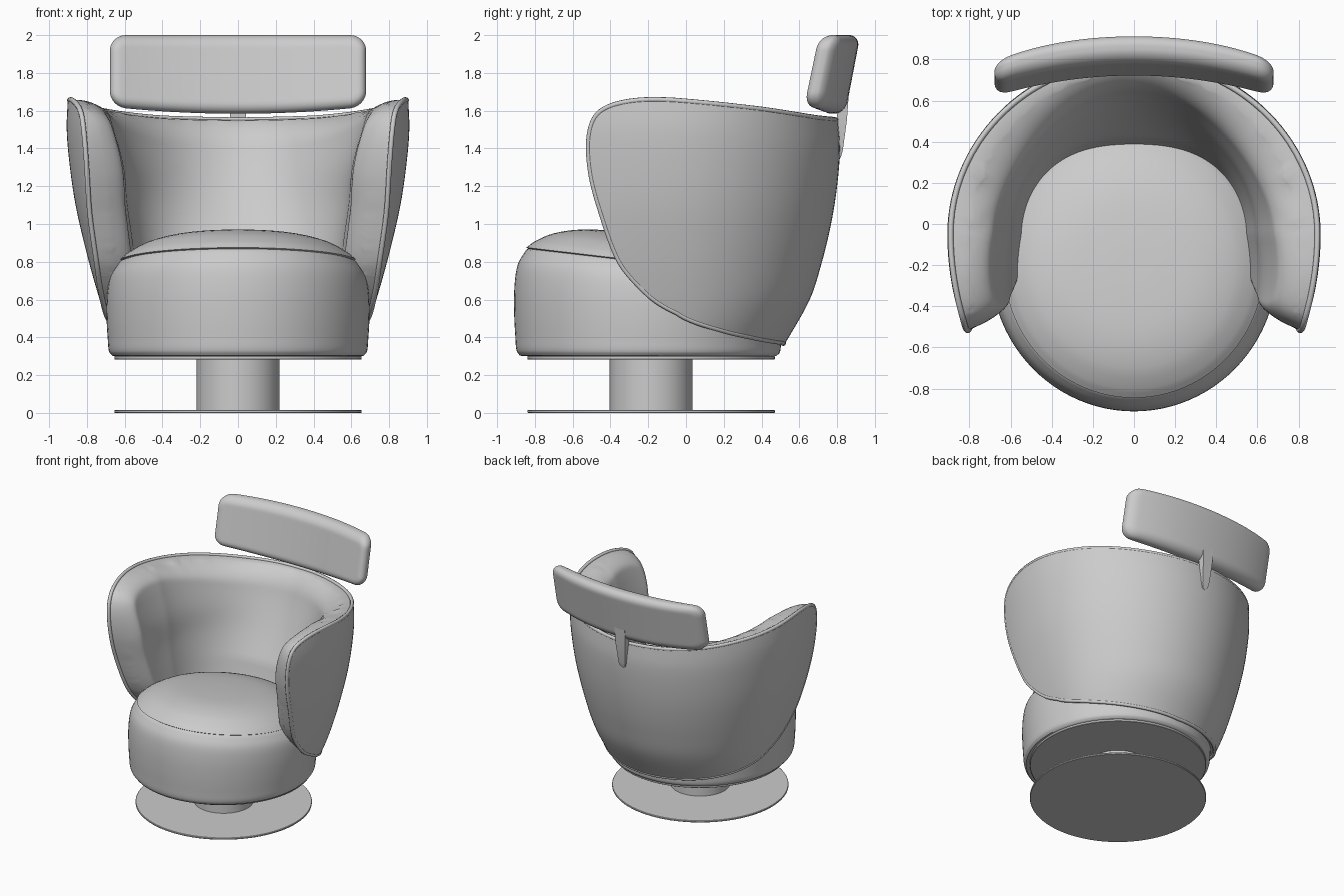
import bpy, bmesh, math
from mathutils import Vector

if "Cube" in bpy.data.objects:
    bpy.data.objects.remove(bpy.data.objects["Cube"])


def finish(name, bm, angle=40):
    bmesh.ops.remove_doubles(bm, verts=bm.verts, dist=1e-5)
    bmesh.ops.recalc_face_normals(bm, faces=bm.faces)
    me = bpy.data.meshes.new(name)
    bm.to_mesh(me)
    bm.free()
    ob = bpy.data.objects.new(name, me)
    bpy.context.collection.objects.link(ob)
    bpy.ops.object.select_all(action='DESELECT')
    ob.select_set(True)
    bpy.context.view_layer.objects.active = ob
    bpy.ops.object.shade_smooth_by_angle(angle=math.radians(angle))
    return ob


def interp(table, z):
    """Smooth (Catmull-Rom style) lookup in a list of (z, value)."""
    z = min(max(z, table[0][0]), table[-1][0])
    n = len(table)
    i = next(k for k in range(n - 1) if z <= table[k + 1][0])

    def slope(k):
        a, b = table[max(k - 1, 0)], table[min(k + 1, n - 1)]
        return (b[1] - a[1]) / (b[0] - a[0])
    (z0, v0), (z1, v1) = table[i], table[i + 1]
    h = z1 - z0
    t = (z - z0) / h
    return ((2*t**3 - 3*t*t + 1) * v0 + (t**3 - 2*t*t + t) * h * slope(i)
            + (3*t*t - 2*t**3) * v1 + (t**3 - t*t) * h * slope(i + 1))


def spline(pts, steps=8):
    """Dense curve through the points, by chord length."""
    d = [0]
    for a, b in zip(pts, pts[1:]):
        d.append(d[-1] + math.dist(a, b))
    cols = [list(zip(d, c)) for c in zip(*pts)]
    out = [tuple(interp(c, d[k] + (d[k + 1] - d[k]) * i / steps) for c in cols)
           for k in range(len(pts) - 1) for i in range(steps)]
    return out + [tuple(pts[-1])]


def at(curve, t):
    """Point at the arc-length fraction t of a polyline."""
    seg = [math.dist(a, b) for a, b in zip(curve, curve[1:])]
    s = t * sum(seg)
    for i, l in enumerate(seg):
        if s <= l or i == len(seg) - 1:
            return Vector(curve[i]).lerp(Vector(curve[i + 1]), min(s / l, 1))
        s -= l


def piping(name, pts, radius):
    cu = bpy.data.curves.new(name, 'CURVE')
    cu.dimensions = '3D'
    cu.bevel_depth = radius
    cu.bevel_resolution = 2
    sp = cu.splines.new('POLY')
    sp.points.add(len(pts) - 1)
    for p, q in zip(sp.points, pts):
        p.co = (*q, 1)
    sp.use_cyclic_u = True
    bpy.context.collection.objects.link(bpy.data.objects.new(name, cu))


def lathe(name, prof, cy, sx=1, tilt=0, seg=96):
    bm = bmesh.new()
    rings = []
    for r, z in prof:
        ring = []
        for k in range(seg):
            a = 2 * math.pi * k / seg
            y = r * math.sin(a)
            w = min(max((z - 0.3) / 0.5, 0), 1)
            ring.append(bm.verts.new((sx * r * math.cos(a), cy + y, z - tilt * y * w)))
        rings.append(ring)
    for a, b in zip(rings, rings[1:]):
        for k in range(seg):
            m = (k + 1) % seg
            bm.faces.new((a[k], a[m], b[m], b[k]))
    bmesh.ops.dissolve_degenerate(bm, dist=1e-6, edges=bm.edges)
    return finish(name, bm)


# Swivel base
def disc(name, r, z0, z1, bev=0.003):
    lathe(name, [(0, z0), (r - bev, z0), (r, z0 + bev), (r, z1 - bev), (r - bev, z1), (0, z1)], -0.185)


disc("base_disc", 0.655, 0, 0.015)
disc("column", 0.22, 0.012, 0.29)
disc("seat_plate", 0.655, 0.283, 0.302)

# Seat: tilted drum with a domed top
side = spline([(0.68, 0.303), (0.697, 0.325), (0.703, 0.38), (0.71, 0.5), (0.708, 0.62),
               (0.69, 0.72), (0.645, 0.79)], 4)
dome = spline([(0.645, 0.80), (0.6, 0.838), (0.5, 0.892), (0.35, 0.93), (0.15, 0.944), (0, 0.946)], 4)
lathe("seat", [(0, 0.3), (0.66, 0.3)] + side + [(0.636, 0.795)] + dome, -0.2, 0.98, 0.117)

# Shell: plan ellipse whose half width and back depth vary with height
WIDTH = [(0.35, .64), (0.5, .70), (0.7, .762), (0.9, .815), (1.1, .86), (1.3, .89), (1.5, .907), (1.68, .90)]
BACK = [(0.35, .515), (0.6, .655), (0.8, .72), (1.0, .768), (1.2, .80), (1.4, .815), (1.56, .803), (1.68, .79)]
ARM = [(0.35, .18), (0.6, .22), (0.9, .258), (1.1, .275), (1.3, .285), (1.5, .25), (1.66, .19)]
YC = -0.05
BF = 1.12


def outer(phi, z):
    b = interp(BACK, z) - YC if phi > 0 else BF
    a = interp(WIDTH, z)
    p = Vector((a * math.cos(phi), YC + b * math.sin(phi), z))
    n = Vector((math.cos(phi) / a, math.sin(phi) / b, 0)).normalized()
    return p, n


def to_phi(y, z):
    b = interp(BACK, z) - YC if y > YC else BF
    return (math.asin(max(-1, min(1, (y - YC) / b))), z)


EDGE = [(0.46, .382), (0.35, .402), (0.2, .436), (0, .502), (-.15, .585), (-.3, .725), (-.37, .83), (-.45, 1.05),
        (-.505, 1.25), (-.52, 1.42), (-.50, 1.535), (-.45, 1.60), (-.35, 1.64), (-.2, 1.658),
        (0, 1.65), (.4, 1.608), (.6, 1.578), (.72, 1.56)]
HP = math.pi / 2
S = 14
edge = spline([(HP, .368)] + [to_phi(*p) for p in EDGE] + [(HP, 1.55)], S)
c0, c1 = 6 * S, 12 * S
bottom, front, top = edge[:c0 + 1][::-1], edge[c0:c1 + 1], edge[c1:]
rim = [outer(*p)[0] for p in edge]

NU, NV = 52, 52
bm = bmesh.new()
out, inn = [], []
c00, c01 = Vector(front[0]), Vector(front[-1])
c10, c11 = Vector(edge[0]), Vector(edge[-1])
for i in range(NU + 1):
    u = 0.8 * (1 - math.cos(HP * i / NU)) + 0.2 * i / NU
    B, T = at(bottom, u), at(top, u)
    ro, ri = [], []
    for j in range(NV + 1):
        v = 0.85 * (1 - math.cos(math.pi * j / NV)) / 2 + 0.15 * j / NV
        F, K = at(front, v), c10.lerp(c11, v)
        q = (B.lerp(T, v) + F.lerp(K, u) - c00.lerp(c01, v).lerp(c10.lerp(c11, v), u))
        p, n = outer(*q)
        e = min((p - r).length for r in rim) if 0 < j < NV and i > 0 else 0
        # padding thickness: fuller low down and at the back, rounded at the rim
        h = min(max((1.6 - q[1]) / 0.7, 0), 1)
        sn = math.sin(q[0])
        s = max(sn, 0) ** 4
        fwd = min(max(-sn / 0.4, 0), 1)
        full = (interp(ARM, q[1]) - 0.06 * fwd) * (1 - s) + (0.11 + 0.215 * h) * s
        t = min(e / (0.08 + 0.07 * max(sn, 0)), 1)
        d = 0.03 + (full - 0.03) * (1 - (1 - t) ** 2.2) ** 0.55
        pi = p - n * d
        if i == NU:
            p.x = pi.x = 0
        ro.append(bm.verts.new(p))
        ri.append(bm.verts.new(pi))
    out.append(ro)
    inn.append(ri)
for g in (out, inn):
    for i in range(NU):
        for j in range(NV):
            bm.faces.new((g[i][j], g[i + 1][j], g[i + 1][j + 1], g[i][j + 1]))
loop = [(i, 0) for i in range(NU, 0, -1)] + [(0, j) for j in range(NV)] + [(i, NV) for i in range(NU + 1)]
for (i, j), (k, l) in zip(loop, loop[1:]):
    bm.faces.new((out[i][j], out[k][l], inn[k][l], inn[i][j]))
shell = finish("shell", bm, 75)
mir = shell.modifiers.new("mirror", 'MIRROR')
mir.use_clip = True

# Piping round the shell rim
half = [p - outer(*q)[1] * 0.01 for p, q in zip(rim, edge)][::2]
piping("shell_piping", half[:-1] + [Vector((-p.x, p.y, p.z)) for p in half[::-1]][:-1], 0.014)


# Headrest: rounded slab with round corners, bent in plan and leaning back
def bend(p):
    z = 1.8 + p.z + 0.08 * (p.x ** 2 - 0.2) * (0.5 - p.z / 0.39)
    y = p.y * (1 - 0.35 * (p.x / 0.68) ** 4) if p.y > 0 else p.y
    return Vector((p.x, 0.817 + y + 0.2 * p.z - 0.22 * p.x ** 2, z))


H = Vector((0.678, 0.066, 0.2))
R, RC = 0.06, 0.085
bm = bmesh.new()
bmesh.ops.create_cube(bm, size=2)
bmesh.ops.subdivide_edges(bm, edges=bm.edges, cuts=35, use_grid_fill=True)
for v in bm.verts:
    w = Vector([math.copysign(1 - (1 - abs(c)) ** 1.9, c) * h for c, h in zip(v.co, H)])
    cx, cz = H.x - RC, H.z - RC
    ox, oz = abs(w.x) - cx, abs(w.z) - cz
    m = max(ox, oz)
    if m > 1e-5:
        # round the front and back edges, then the outline corners
        dep = RC - m
        cd, cy = max(dep, R), max(R - H.y, min(H.y - R, w.y))
        off = Vector((dep - cd, w.y - cy))
        if off.length > R:
            off = off.normalized() * R
        w.y = cy + off.y
        f = (RC - cd - off.x) / m
        if ox > 0 and oz > 0:
            f *= m / math.hypot(ox, oz)
        if ox > 0:
            w.x = math.copysign(cx + ox * f, w.x)
        if oz > 0:
            w.z = math.copysign(cz + oz * f, w.z)
    v.co = bend(w)
finish("headrest", bm, 60)

# Headrest bracket: tapered blade on the back of the shell
bm = bmesh.new()
rows = [(1.345, .806, .814, .008), (1.36, .80, .822, .022), (1.39, .80, .83, .03), (1.55, .80, .852, .042),
        (1.69, .80, .862, .048)]
rings = [[bm.verts.new(c) for c in ((-w, y0, z), (w, y0, z), (w, y1, z), (-w, y1, z))] for z, y0, y1, w in rows]
for a, b in zip(rings, rings[1:]):
    for k in range(4):
        bm.faces.new((a[k], a[(k + 1) % 4], b[(k + 1) % 4], b[k]))
bm.faces.new(rings[0])
bm.faces.new(rings[-1])
finish("headrest_bracket", bm, 30)
